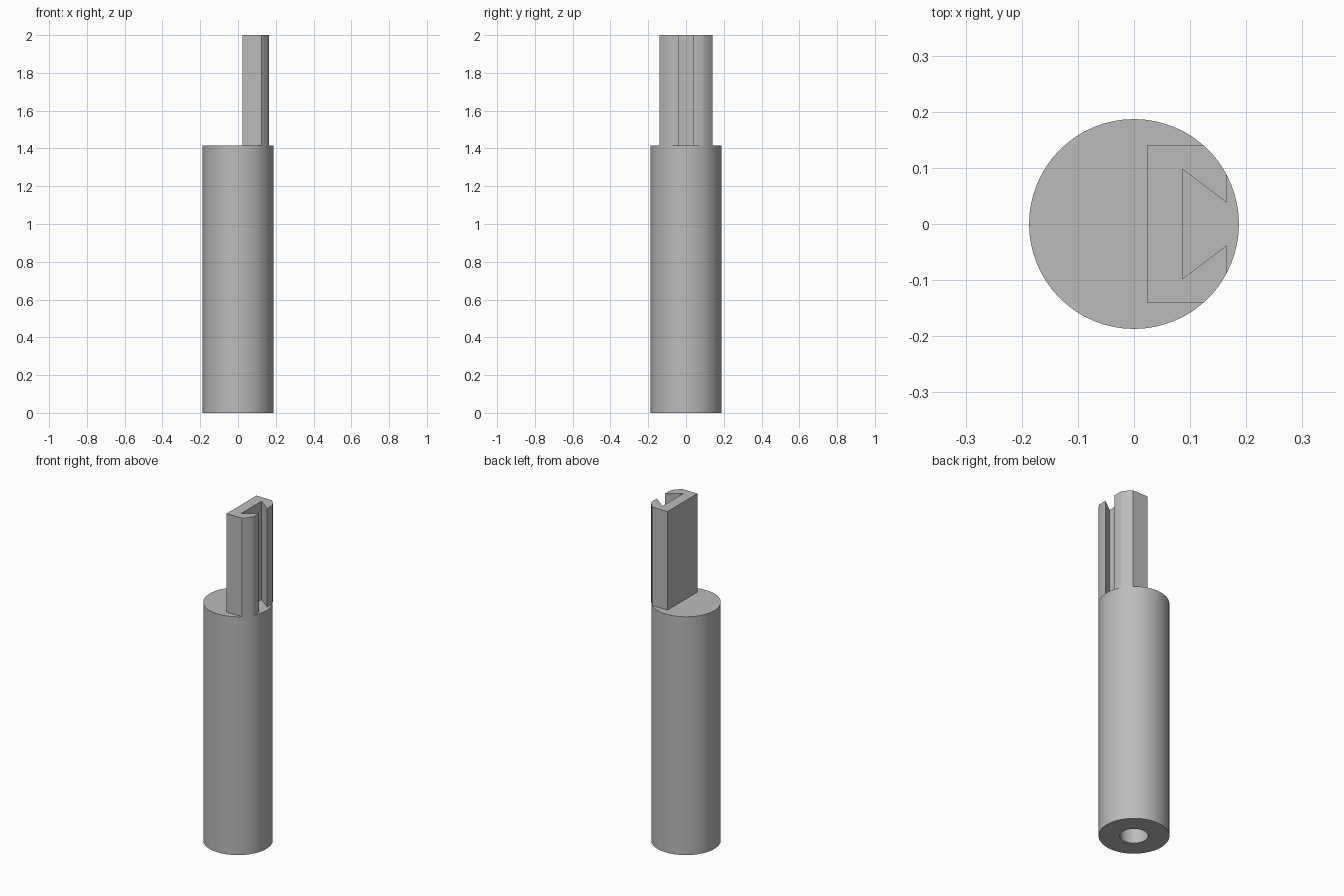
import bpy, bmesh
from math import sin, cos, pi, asin, acos

cube = bpy.data.objects.get("Cube")
if cube:
    bpy.data.objects.remove(cube, do_unlink=True)

RADIUS, SHOULDER, TOP = 0.187, 1.415, 2.0
BORE, BORE_DEPTH, SIDES = 0.075, 0.6, 64

grey = bpy.data.materials.new("plain grey")
grey.use_nodes = True
grey.diffuse_color = (0.5, 0.5, 0.5, 1)
grey.node_tree.nodes["Principled BSDF"].inputs["Base Color"].default_value = (0.5, 0.5, 0.5, 1)


def finish(name, bm):
    bmesh.ops.recalc_face_normals(bm, faces=bm.faces)
    mesh = bpy.data.meshes.new(name)
    bm.to_mesh(mesh)
    bm.free()
    mesh.materials.append(grey)
    obj = bpy.data.objects.new(name, mesh)
    bpy.context.collection.objects.link(obj)
    bpy.ops.object.select_all(action="DESELECT")
    obj.select_set(True)
    bpy.context.view_layer.objects.active = obj
    bpy.ops.object.shade_smooth_by_angle(angle=pi / 6)


# Round shaft with a blind bore in its lower end
bm = bmesh.new()
profile = [(BORE, BORE_DEPTH), (BORE, 0), (RADIUS, 0), (RADIUS, SHOULDER)]
rings = [[bm.verts.new((r * cos(2 * pi * i / SIDES), r * sin(2 * pi * i / SIDES), z))
          for i in range(SIDES)] for r, z in profile]
for low, high in zip(rings, rings[1:]):
    for i in range(SIDES):
        j = (i + 1) % SIDES
        bm.faces.new((low[i], low[j], high[j], high[i]))
bm.faces.new(rings[0])
bm.faces.new(rings[-1])
finish("shaft", bm)

# Upright lug: rounded outside corners and a dovetail slot open to the left
BACK, FACE, HALF = 0.023, 0.165, 0.14
start, end = asin(HALF / RADIUS), acos(FACE / RADIUS)
half = [(BACK, HALF)]
for i in range(9):
    a = start + (end - start) * i / 8
    half.append((RADIUS * cos(a), RADIUS * sin(a)))
half += [(FACE, 0.038), (0.086, 0.098)]
outline = half + [(x, -y) for x, y in reversed(half)]

bm = bmesh.new()
base = bm.faces.new([bm.verts.new((x, y, SHOULDER)) for x, y in outline])
sweep = bmesh.ops.extrude_face_region(bm, geom=[base], use_keep_orig=True)
for v in sweep["geom"]:
    if isinstance(v, bmesh.types.BMVert):
        v.co.z = TOP
finish("slotted_lug", bm)
